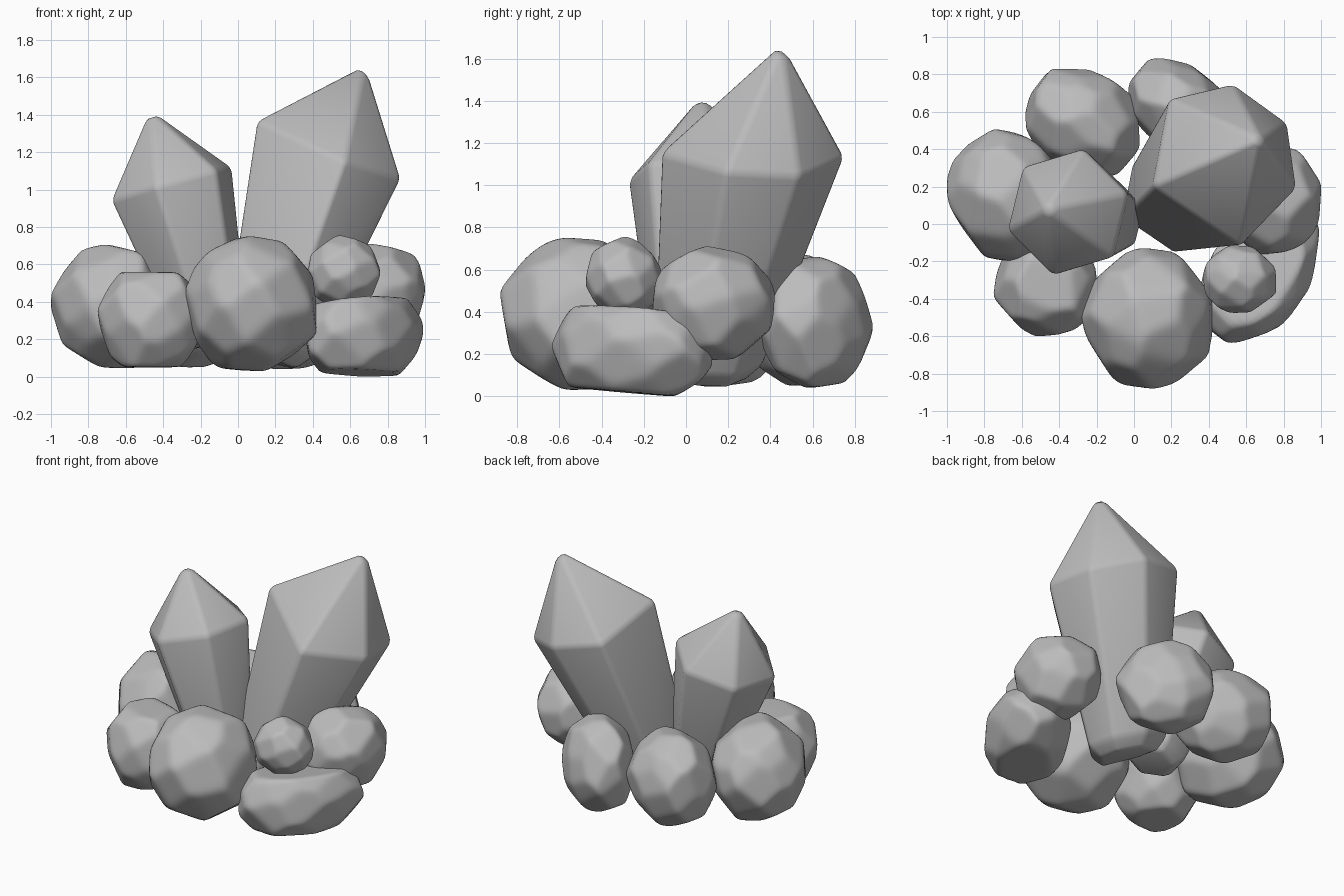
import bpy, bmesh, math, random
from mathutils import Vector, Matrix

if "Cube" in bpy.data.objects:
    bpy.data.objects.remove(bpy.data.objects["Cube"], do_unlink=True)

stone = bpy.data.materials.new("grey stone")
stone.use_nodes = True
stone.diffuse_color = (0.5, 0.5, 0.5, 1)
stone.node_tree.nodes["Principled BSDF"].inputs["Base Color"].default_value = (0.5, 0.5, 0.5, 1)


def add_object(name, bm):
    mesh = bpy.data.meshes.new(name)
    bm.to_mesh(mesh)
    bm.free()
    mesh.materials.append(stone)
    obj = bpy.data.objects.new(name, mesh)
    bpy.context.collection.objects.link(obj)
    for poly in mesh.polygons:
        poly.use_smooth = True
    return obj


def facet_planes(count, rng):
    """Evenly spread, slightly jittered facet directions with their distances."""
    planes = []
    for i in range(count):
        z = 1 - 2 * (i + 0.5) / count
        a = i * math.pi * (3 - math.sqrt(5))
        s = math.sqrt(1 - z * z)
        n = Vector((s * math.cos(a), s * math.sin(a), z))
        n += Vector([rng.uniform(-0.15, 0.15) for _ in range(3)])
        planes.append((n.normalized(), rng.uniform(0.97, 1.02)))
    return planes


def boulder(name, centre, half, seed, turn=0, stretch=1, cuts=()):
    """Rounded, faceted rock fitted to a box given by its centre and half sizes."""
    rng = random.Random(seed)
    planes = facet_planes(36, rng)
    planes += [(Vector(n).normalized(), distance) for n, distance in cuts]
    bm = bmesh.new()
    bmesh.ops.create_icosphere(bm, subdivisions=5, radius=1)
    spin = Matrix.Rotation(math.radians(turn), 3, 'Z')
    for v in bm.verts:
        d = v.co.normalized()
        total = sum((max(d.dot(n), 0) / h) ** 45 for n, h in planes)
        p = d * total ** (-1 / 45)
        p.x *= stretch
        v.co = spin @ p
    # Fit to the box
    for axis in range(3):
        values = [v.co[axis] for v in bm.verts]
        lo, hi = min(values), max(values)
        for v in bm.verts:
            t = (v.co[axis] - lo) / (hi - lo) * 2 - 1
            v.co[axis] = centre[axis] + t * half[axis]
    return add_object(name, bm)


def tilted_hexagon(centre, axis, radius, phase):
    tilt = Vector((0, 0, 1)).rotation_difference(Vector(axis)).to_matrix()
    angles = [math.radians(phase + 60 * i) for i in range(6)]
    return [Vector(centre) + tilt @ Vector((math.cos(a), math.sin(a), 0)) * radius for a in angles]


def crystal(name, base, shoulder, tip, taper):
    """Tapered shaft from a shoulder outline down to a blunt foot, with a pointed cap."""
    corners = [Vector(p) for p in shoulder]
    count = len(corners)
    centre = sum(corners, Vector()) / count
    base = Vector(base)
    bm = bmesh.new()
    loops = [[bm.verts.new(p) for p in corners]]
    for along, scale in ((0.93, taper), (1, taper * 0.72)):
        middle = centre.lerp(base, along)
        loops.append([bm.verts.new(middle + (p - centre) * scale) for p in corners])
    point = bm.verts.new(tip)
    bm.faces.new(loops[-1][::-1])
    for i in range(count):
        j = (i + 1) % count
        bm.faces.new((loops[0][i], loops[0][j], point))
        for upper, lower in zip(loops, loops[1:]):
            bm.faces.new((lower[i], lower[j], upper[j], upper[i]))
    obj = add_object(name, bm)
    bevel = obj.modifiers.new("soft edges", 'BEVEL')
    bevel.width = 0.025
    bevel.segments = 3
    bevel.limit_method = 'NONE'
    return obj


# Crystals
large_shoulder = [(0.10, 0.20, 1.37), (0.57, -0.12, 1.15), (0.87, 0.19, 1.06),
                  (0.82, 0.54, 1.04), (0.53, 0.75, 1.13), (0.19, 0.67, 1.21)]
crystal("large_crystal", (0.16, 0.12, 0.09), large_shoulder, (0.68, 0.455, 1.67), 0.6)
small_shoulder = tilted_hexagon((-0.355, 0.065, 1.03), (-0.28, 0.03, 1), 0.35, 76)
crystal("small_crystal", (-0.12, 0.03, 0.18), small_shoulder, (-0.47, 0.08, 1.43), 0.59)

# Ring of boulders around the crystals
flat_ends = [((0, 0, 1), 0.87), ((0, 0, -1), 0.85)]
boulder("front_boulder", (0.07, -0.505, 0.39), (0.35, 0.375, 0.36), 3, 40)
boulder("front_right_boulder", (-0.475, -0.33, 0.305), (0.275, 0.27, 0.255), 5, -45, 1.05, flat_ends)
boulder("right_boulder", (-0.68, 0.15, 0.375), (0.32, 0.355, 0.33), 8, -45, 1.12)
boulder("back_right_boulder", (-0.275, 0.54, 0.36), (0.305, 0.29, 0.31), 11, -42, 1.2)
boulder("back_boulder", (0.255, 0.62, 0.35), (0.285, 0.265, 0.31), 14, -45, 1.35)
boulder("left_boulder", (0.74, 0.13, 0.44), (0.26, 0.29, 0.27), 17)
slab_cuts = [((0.05, 0.15, 1), 0.6), ((-0.1, -0.06, -1), 0.75)]
boulder("flat_boulder", (0.675, -0.255, 0.215), (0.315, 0.38, 0.215), 21, 56, 1.55, slab_cuts)
boulder("small_boulder", (0.565, -0.295, 0.565), (0.195, 0.18, 0.19), 24)
